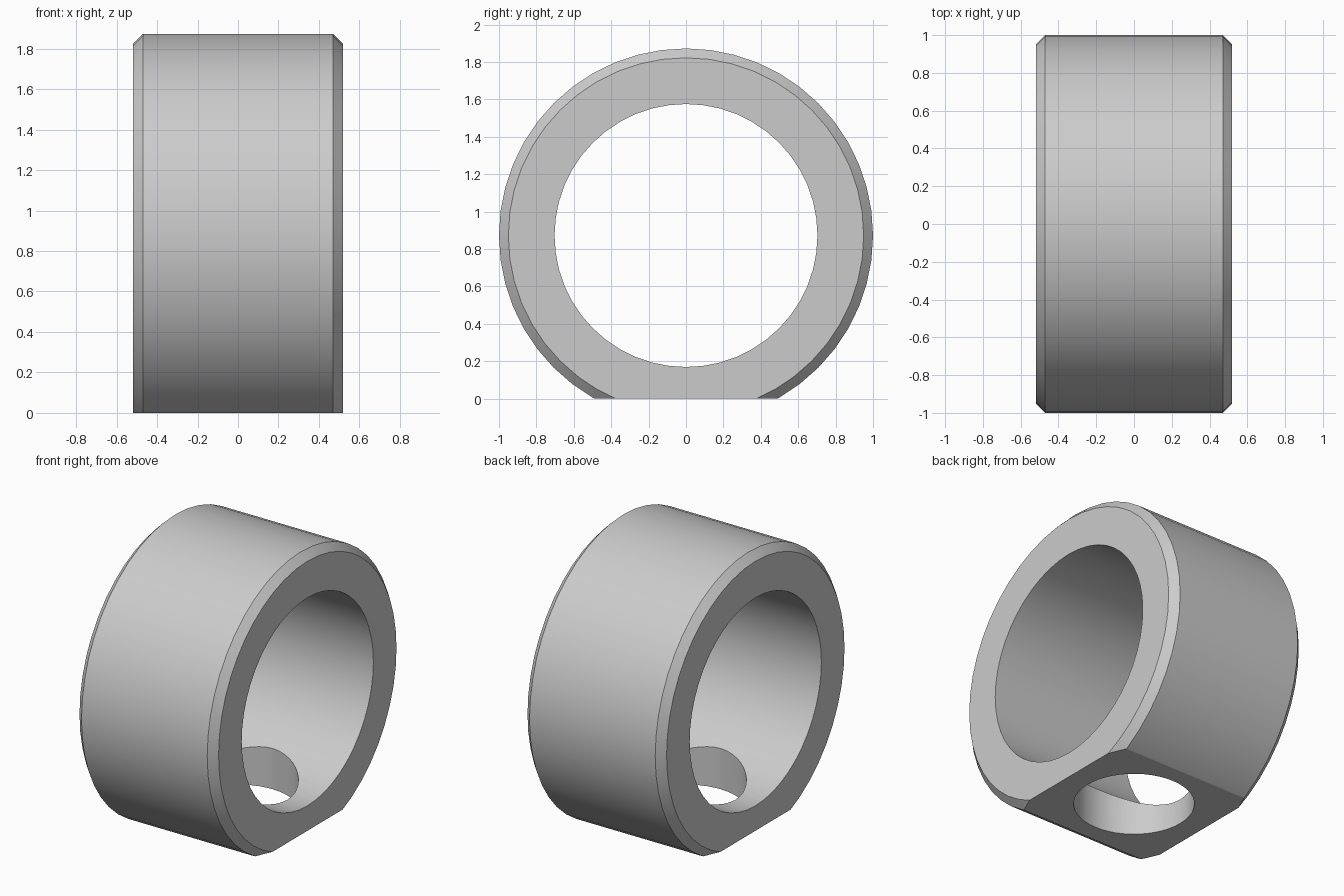
import bpy, bmesh, math
from mathutils import Matrix, Vector

if "Cube" in bpy.data.objects:
    bpy.data.objects.remove(bpy.data.objects["Cube"])

CZ = 0.872            # height of the ring axis
HALF, CHAMFER = 0.52, 0.05
OUTER, INNER = 1.0, 0.703
SEGS = 48

# Collar body: chamfered profile (x, radius) revolved around the x axis
profile = [(-HALF, INNER), (HALF, INNER), (HALF, OUTER - CHAMFER),
           (HALF - CHAMFER, OUTER), (CHAMFER - HALF, OUTER), (-HALF, OUTER - CHAMFER)]
bm = bmesh.new()
rings = []
for i in range(SEGS):
    a = 2 * math.pi * i / SEGS
    rings.append([bm.verts.new((x, r * math.cos(a), CZ + r * math.sin(a))) for x, r in profile])
n = len(profile)
for i in range(SEGS):
    p, q = rings[i], rings[(i + 1) % SEGS]
    for j in range(n):
        k = (j + 1) % n
        bm.faces.new((p[j], p[k], q[k], q[j]))
bmesh.ops.recalc_face_normals(bm, faces=bm.faces)
mesh = bpy.data.meshes.new("shaft_collar")
bm.to_mesh(mesh)
bm.free()
collar = bpy.data.objects.new("shaft_collar", mesh)
bpy.context.collection.objects.link(collar)


def cut(cutter):
    """Subtract a cutter from the collar, then delete it."""
    cutter.hide_render = True
    bpy.ops.object.select_all(action='DESELECT')
    collar.select_set(True)
    bpy.context.view_layer.objects.active = collar
    mod = collar.modifiers.new("cut", 'BOOLEAN')
    mod.operation, mod.solver, mod.object = 'DIFFERENCE', 'EXACT', cutter
    bpy.ops.object.modifier_apply(modifier=mod.name)
    bpy.data.objects.remove(cutter)


# Flat foot on the underside
bpy.ops.mesh.primitive_cube_add(size=3, location=(0, 0, -1.5))
bpy.context.object.name = "flat_cutter"
cut(bpy.context.object)

# Set-screw hole through the bottom wall
bpy.ops.mesh.primitive_cylinder_add(vertices=SEGS, radius=0.37, depth=1.0, location=(0, 0, 0.2))
bpy.context.object.name = "hole_cutter"
cut(bpy.context.object)

bpy.context.view_layer.objects.active = collar
collar.select_set(True)
bpy.ops.object.shade_smooth_by_angle(angle=math.radians(25))
